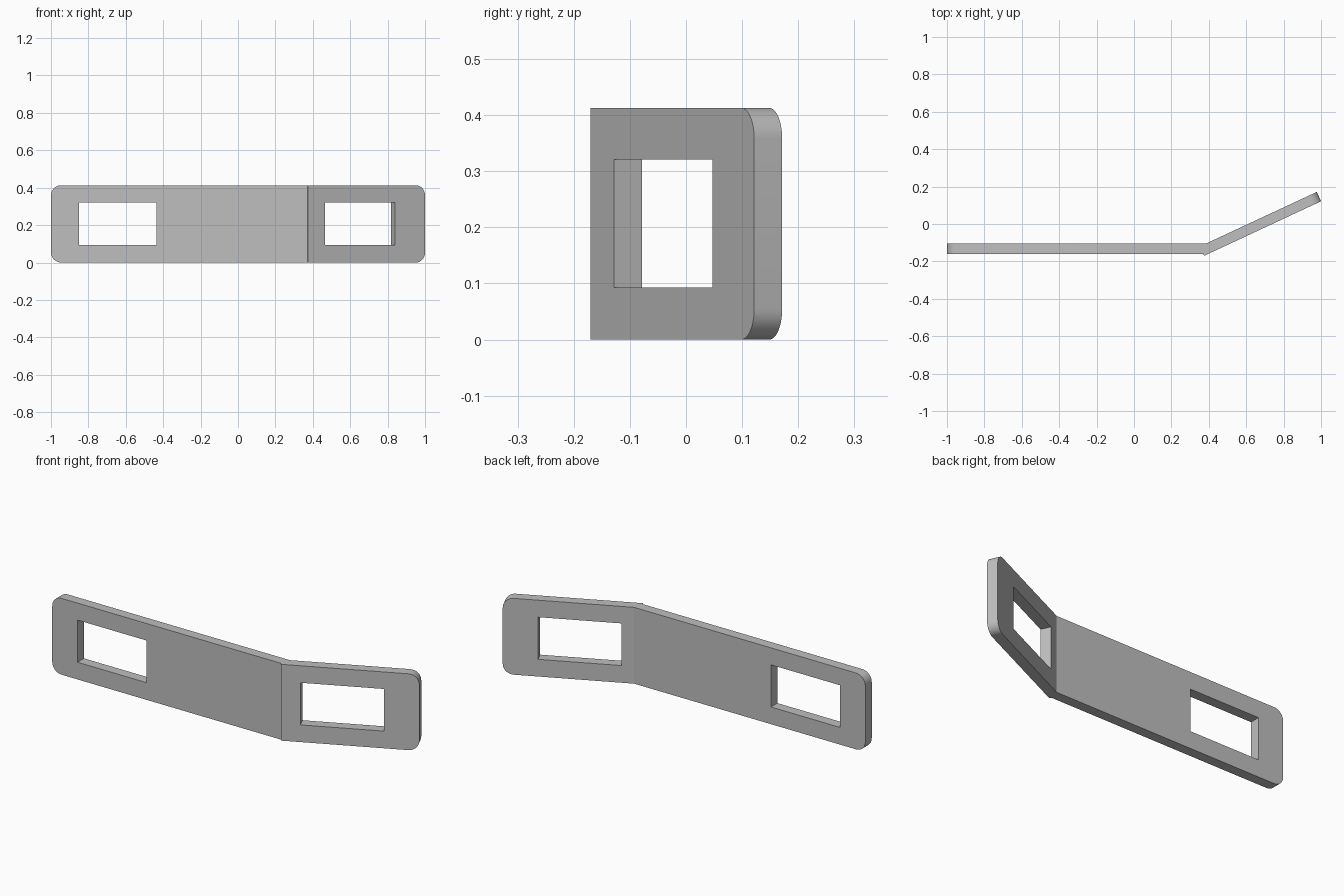
import bpy
import bmesh
import math

cube = bpy.data.objects.get("Cube")
if cube:
    bpy.data.objects.remove(cube, do_unlink=True)

HEIGHT = 0.413
THICK = 0.055
BEND = math.radians(25)
CORNER = 0.055

metal = bpy.data.materials.new("plain_grey")
metal.use_nodes = True
grey = (0.52, 0.52, 0.52, 1)
metal.diffuse_color = grey
metal.node_tree.nodes["Principled BSDF"].inputs["Base Color"].default_value = grey


def along_arm(start, along, across):
    """Plan point measured along and across the bent arm."""
    c, s = math.cos(BEND), math.sin(BEND)
    return (start[0] + along * c - across * s, start[1] + along * s + across * c)


# Plan outline: straight arm, small lip at the bend, angled arm
heel = (0.375, -0.17)
arm = 0.69
front_y = -0.16
back_y = front_y + THICK
inner = along_arm(heel, 0, THICK)
outline = [
    (-1, front_y),
    (heel[0] - (front_y - heel[1]) * math.tan(BEND), front_y),
    heel,
    along_arm(heel, arm, 0),
    along_arm(heel, arm, THICK),
    (inner[0] + (back_y - inner[1]) / math.tan(BEND), back_y),
    (-1, back_y),
]

bm = bmesh.new()
base = bm.faces.new([bm.verts.new((x, y, 0)) for x, y in outline])
raised = bmesh.ops.extrude_face_region(bm, geom=[base])["geom"]
bmesh.ops.translate(bm, vec=(0, 0, HEIGHT),
                    verts=[g for g in raised if isinstance(g, bmesh.types.BMVert)])
bmesh.ops.recalc_face_normals(bm, faces=bm.faces)

# Round the four corners at the two ends
ends = [e for e in bm.edges
        if abs(e.verts[0].co.z - e.verts[1].co.z) < 0.001
        and e.calc_length() < THICK * 1.1
        and abs((e.verts[0].co.x + e.verts[1].co.x) / 2) > 0.9]
bmesh.ops.bevel(bm, geom=ends, offset=CORNER, segments=10, profile=0.5, affect='EDGES')

mesh = bpy.data.meshes.new("bent_bracket")
bm.to_mesh(mesh)
bm.free()
mesh.materials.append(metal)
bracket = bpy.data.objects.new("bent_bracket", mesh)
bpy.context.collection.objects.link(bracket)
bpy.context.view_layer.objects.active = bracket


def cut_slot(name, x, y, angle):
    """Cut a rectangular slot through one arm."""
    bpy.ops.mesh.primitive_cube_add(size=1, location=(x, y, 0.207), rotation=(0, 0, angle))
    cutter = bpy.context.object
    cutter.name = name
    cutter.scale = (0.415, 0.3, 0.228)
    cutter.hide_render = True
    cutter.data.materials.append(metal)
    bpy.context.view_layer.objects.active = bracket
    mod = bracket.modifiers.new(name, 'BOOLEAN')
    mod.operation = 'DIFFERENCE'
    mod.solver = 'EXACT'
    mod.object = cutter
    bpy.ops.object.modifier_apply(modifier=name)
    bpy.data.objects.remove(cutter, do_unlink=True)


cut_slot("straight_slot", -0.642, front_y, 0)
cut_slot("angled_slot", *along_arm(heel, 0.306, 0), BEND)

# Smooth only the rounded corners
bpy.ops.object.select_all(action='DESELECT')
bracket.select_set(True)
bpy.ops.object.shade_smooth_by_angle(angle=math.radians(20))
